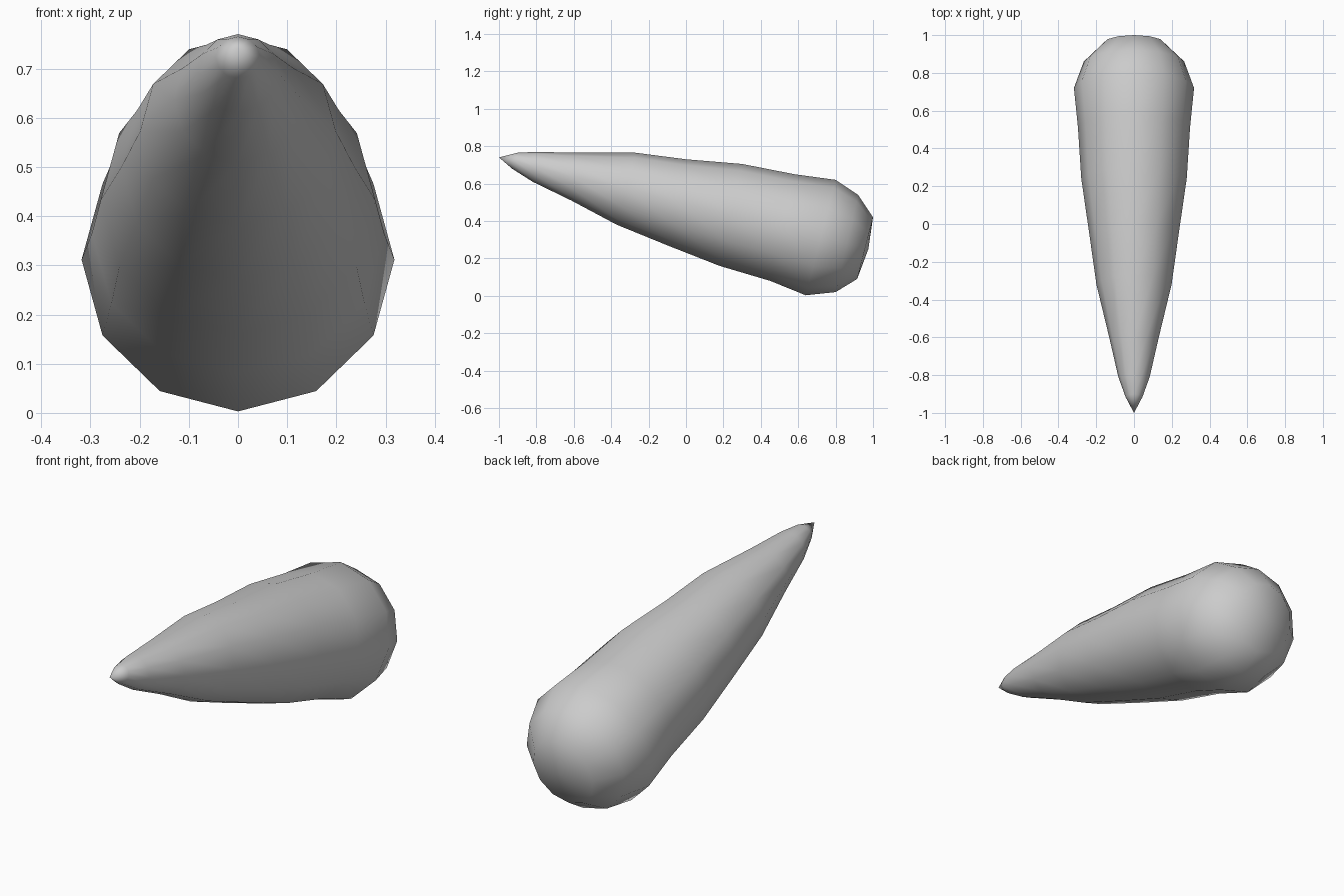
import bpy, bmesh, math

if "Cube" in bpy.data.objects:
    bpy.data.objects.remove(bpy.data.objects["Cube"])

SIDES = 12
# Tilted rings: top (y, z), bottom (y, z), half width
RINGS = [
    ((-0.90, 0.765), (-0.93, 0.68), 0.045),
    ((-0.80, 0.770), (-0.82, 0.61), 0.083),
    ((-0.60, 0.765), (-0.61, 0.508), 0.130),
    ((-0.27, 0.765), (-0.37, 0.38), 0.199),
    ((0.00, 0.730), (-0.10, 0.27), 0.237),
    ((0.30, 0.705), (0.18, 0.16), 0.279),
    ((0.58, 0.650), (0.45, 0.08), 0.297),
    ((0.80, 0.620), (0.64, 0.003), 0.318),
    ((0.92, 0.540), (0.80, 0.02), 0.266),
    ((1.00, 0.420), (0.915, 0.09), 0.162),
]

bm = bmesh.new()


def add_ring(top, bottom, half_width):
    cy, cz = (top[0] + bottom[0]) / 2, (top[1] + bottom[1]) / 2
    dy, dz = (top[0] - bottom[0]) / 2, (top[1] - bottom[1]) / 2
    verts = []
    for i in range(SIDES):
        a = 2 * math.pi * i / SIDES
        c = math.cos(a)
        verts.append(bm.verts.new((half_width * math.sin(a), cy + dy * c, cz + dz * c)))
    return verts


# Tapered body
rings = [add_ring(*r) for r in RINGS]
for a, b in zip(rings, rings[1:]):
    for i in range(SIDES):
        j = (i + 1) % SIDES
        bm.faces.new((a[i], a[j], b[j], b[i]))

# Pointed tip and blunt end
for ring, point in ((rings[0], (0, -1.0, 0.74)), (rings[-1], (0, 0.975, 0.25))):
    pole = bm.verts.new(point)
    for i in range(SIDES):
        bm.faces.new((ring[i], ring[(i + 1) % SIDES], pole))

bmesh.ops.recalc_face_normals(bm, faces=bm.faces)
for f in bm.faces:
    f.smooth = True

mesh = bpy.data.meshes.new("tapered_horn")
bm.to_mesh(mesh)
bm.free()
horn = bpy.data.objects.new("tapered_horn", mesh)
bpy.context.collection.objects.link(horn)
